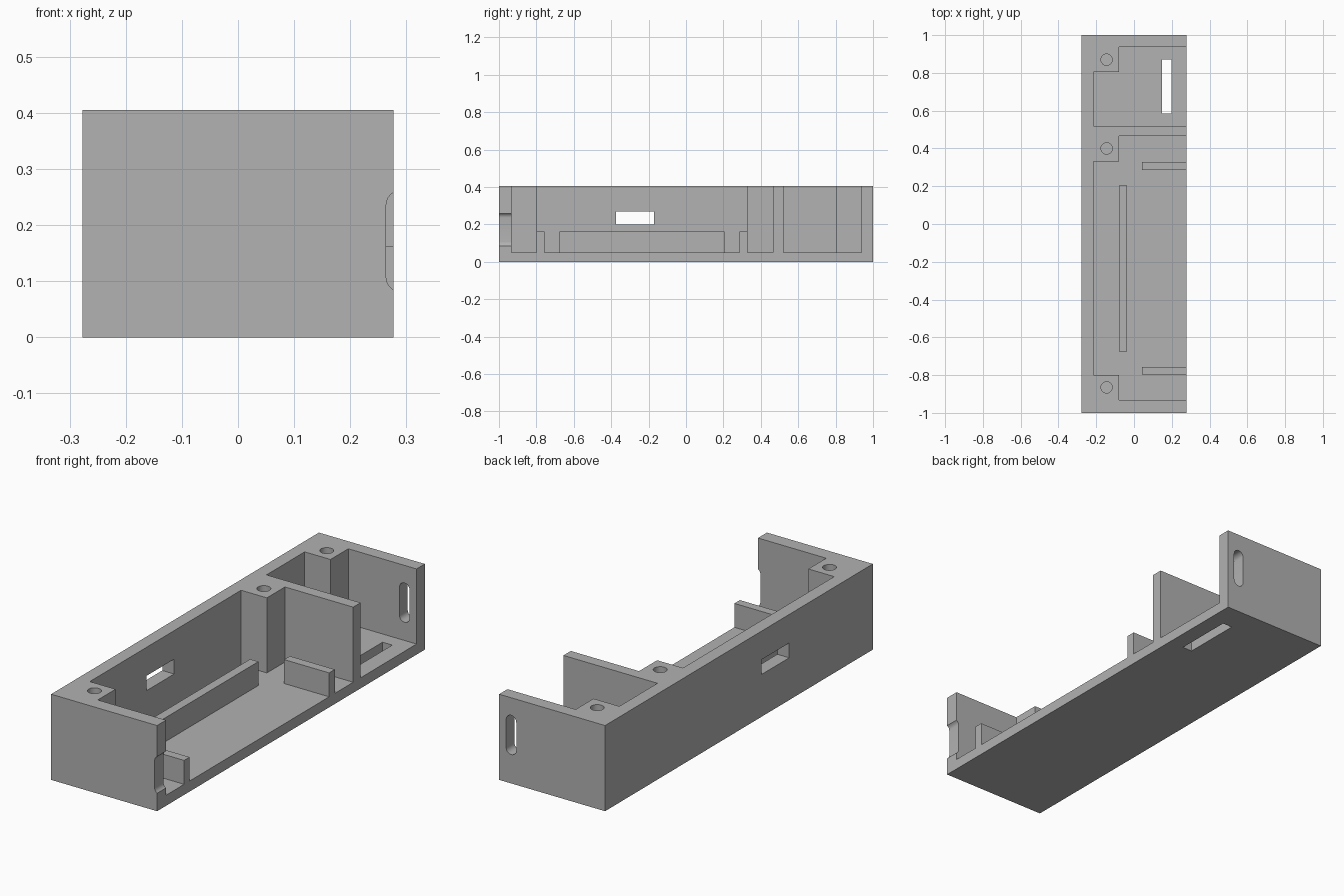
import bpy, bmesh, math
from mathutils import Vector

cube = bpy.data.objects.get("Cube")
if cube:
    bpy.data.objects.remove(cube, do_unlink=True)

grey = bpy.data.materials.new("plain grey")
grey.use_nodes = True
grey.diffuse_color = (0.445, 0.445, 0.445, 1)
grey.node_tree.nodes["Principled BSDF"].inputs["Base Color"].default_value = (0.445, 0.445, 0.445, 1)

W, H, FLOOR = 0.277, 0.405, 0.05          # half width, height, floor thickness
WALL, POST, OPEN = -0.215, -0.08, 0.4     # wall face, post face, past the open side


def prism(name, points, direction):
    """Extrude a closed outline along a direction."""
    bm = bmesh.new()
    face = bm.faces.new([bm.verts.new(p) for p in points])
    ext = bmesh.ops.extrude_face_region(bm, geom=[face])
    verts = [g for g in ext["geom"] if isinstance(g, bmesh.types.BMVert)]
    bmesh.ops.translate(bm, verts=verts, vec=Vector(direction))
    bmesh.ops.recalc_face_normals(bm, faces=bm.faces)
    mesh = bpy.data.meshes.new(name)
    bm.to_mesh(mesh)
    bm.free()
    mesh.materials.append(grey)
    obj = bpy.data.objects.new(name, mesh)
    bpy.context.collection.objects.link(obj)
    return obj


def box(name, x0, x1, y0, y1, z0, z1):
    base = [(x0, y0, z0), (x1, y0, z0), (x1, y1, z0), (x0, y1, z0)]
    return prism(name, base, (0, 0, z1 - z0))


def plan(name, outline, z0, z1):
    return prism(name, [(x, y, z0) for x, y in outline], (0, 0, z1 - z0))


def capsule(name, x, z0, z1, y0, y1, r=0.0265, steps=12):
    """Upright round-ended slot running along y."""
    pts = []
    for i in range(2 * steps + 2):
        top = i <= steps
        a = math.pi * (i if top else i - 1) / steps
        z = z1 - r if top else z0 + r
        pts.append((x + r * math.cos(a), y0, z + r * math.sin(a)))
    return prism(name, pts, (0, y1 - y0, 0))


def circle(x, y, r, n=32):
    return [(x + r * math.cos(2 * math.pi * i / n), y + r * math.sin(2 * math.pi * i / n))
            for i in range(n)]


# Housing block
housing = box("housing", -W, W, -1, 1, 0, H)

# Two compartments, outlined around the screw posts
main_room = [(POST, -0.933), (OPEN, -0.933), (OPEN, 0.465), (POST, 0.465),
             (POST, 0.33), (WALL, 0.33), (WALL, -0.8), (POST, -0.8)]
small_room = [(WALL, 0.52), (OPEN, 0.52), (OPEN, 0.938), (POST, 0.938),
              (POST, 0.805), (WALL, 0.805)]
cutters = [plan("main_room_cutter", main_room, FLOOR, 0.6),
           plan("small_room_cutter", small_room, FLOOR, 0.6)]

# Wall window, floor slot, end wall slot and edge notch
cutters += [box("window_cutter", -0.4, -0.18, -0.375, -0.17, 0.2, 0.27),
            box("floor_slot_cutter", 0.147, 0.198, 0.585, 0.87, -0.1, 0.1),
            capsule("end_slot_cutter", 0.214, 0.136, 0.322, 0.9, 1.1),
            capsule("notch_cutter", 0.2905, 0.081, 0.262, -1.1, -0.9)]

# Blind screw holes in the posts
for y in (-0.865, 0.4, 0.87):
    cutters.append(plan("screw_hole_cutter", circle(-0.145, y, 0.03), 0.2, 0.6))

bpy.context.view_layer.objects.active = housing
for cutter in cutters:
    cutter.hide_render = True
    mod = housing.modifiers.new("cut", "BOOLEAN")
    mod.operation = "DIFFERENCE"
    mod.solver = "EXACT"
    mod.object = cutter
    bpy.ops.object.modifier_apply(modifier=mod.name)
for cutter in cutters:
    bpy.data.objects.remove(cutter, do_unlink=True)

# Smooth slot ends and holes, sharp everywhere else
bpy.ops.object.select_all(action="DESELECT")
housing.select_set(True)
bpy.ops.object.shade_smooth_by_angle(angle=math.radians(30))

# Low ribs standing on the floor
RIB = 0.163
box("long_rib", POST, -0.037, -0.675, 0.205, FLOOR, RIB)
box("front_rib", 0.042, W, -0.798, -0.757, FLOOR, RIB)
box("back_rib", 0.042, W, 0.285, 0.328, FLOOR, RIB)
